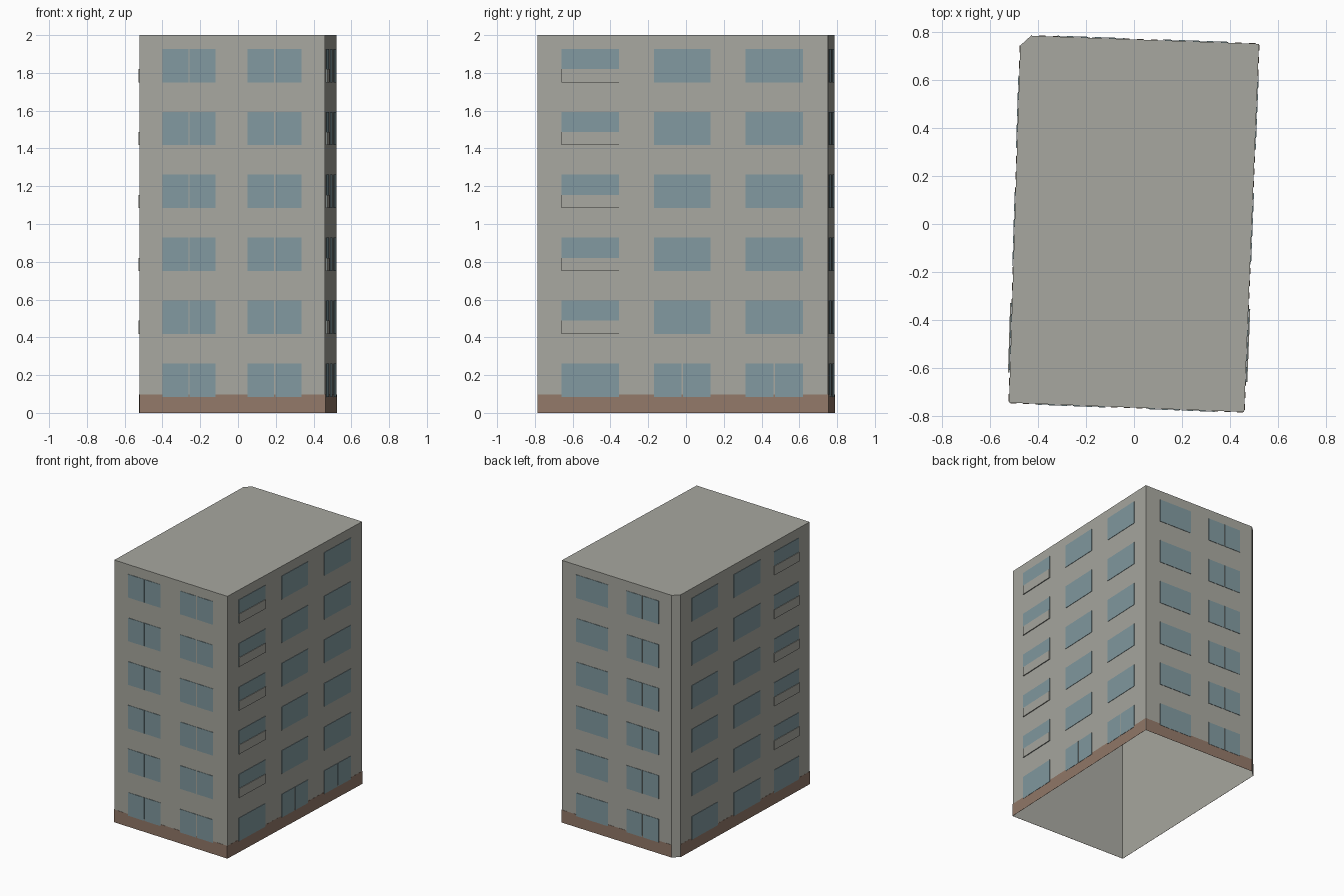
import bpy
import bmesh
from mathutils import Vector

cube = bpy.data.objects.get("Cube")
if cube:
    bpy.data.objects.remove(cube, do_unlink=True)


def material(name, rgb):
    mat = bpy.data.materials.new(name)
    mat.use_nodes = True
    color = (*rgb, 1.0)
    mat.diffuse_color = color
    bsdf = mat.node_tree.nodes["Principled BSDF"]
    bsdf.inputs["Base Color"].default_value = color
    bsdf.inputs["Roughness"].default_value = 0.9
    return mat


WALL = material("warm grey wall", (0.39, 0.39, 0.35))
GLASS = material("blue grey glass", (0.22, 0.32, 0.35))
BASE = material("brown plinth", (0.29, 0.19, 0.14))

HEIGHT = 2.0
FLOORS = 6
PITCH = 0.333
SILL = 0.085
WINDOW_H = 0.177
PARAPET_H = 0.07

# Footprint corners, counter-clockwise, with one cut corner at the back
FRONT_A = Vector((-0.522, -0.746, 0))
FRONT_B = Vector((0.46, -0.785, 0))
BACK_B = Vector((0.522, 0.752, 0))
BACK_A = Vector((-0.43, 0.786, 0))
CUT = Vector((-0.475, 0.745, 0))
CORNERS = [FRONT_A, FRONT_B, BACK_B, BACK_A, CUT]


def finish(name, bm, mat):
    mesh = bpy.data.meshes.new(name)
    bm.to_mesh(mesh)
    bm.free()
    mesh.materials.append(mat)
    obj = bpy.data.objects.new(name, mesh)
    bpy.context.collection.objects.link(obj)
    return obj


def add_plate(bm, wall, span, z0, z1, depth):
    """Thin box lying on a wall; span is measured along the wall's main axis."""
    start, end, axis = wall
    direction = end - start
    normal = direction.cross(Vector((0, 0, 1))).normalized()
    points = [start + direction * ((s - start[axis]) / direction[axis]) for s in span]
    rings = []
    for offset in (0.001, depth):
        a, b = (p + normal * offset for p in points)
        rings.append([bm.verts.new((p.x, p.y, z))
                      for p, z in ((a, z0), (b, z0), (b, z1), (a, z1))])
    inner, outer = rings
    bm.faces.new(outer)
    bm.faces.new(inner[::-1])
    for i in range(4):
        j = (i + 1) % 4
        bm.faces.new((inner[i], inner[j], outer[j], outer[i]))


# Building shell: walls and roof, open underneath
bm = bmesh.new()
low = [bm.verts.new(c) for c in CORNERS]
high = [bm.verts.new((c.x, c.y, HEIGHT)) for c in CORNERS]
for i in range(len(low)):
    j = (i + 1) % len(low)
    bm.faces.new((low[i], low[j], high[j], high[i]))
bm.faces.new(high)
finish("building_shell", bm, WALL)

# Each wall: (start, end, main axis)
WALLS = {
    "front": (FRONT_A, FRONT_B, 0),
    "left": (FRONT_B, BACK_B, 1),
    "back": (BACK_B, BACK_A, 0),
    "right": (CUT, FRONT_A, 1),
}

# Window columns: (from, to, gap between panes, gap on ground floor, parapet)
COLUMNS = {
    "front": [(-0.40, -0.118, 0.004, 0.004, False), (0.05, 0.337, 0.008, 0.008, False)],
    "left": [(-0.66, -0.355, 0, 0, True), (-0.17, 0.13, 0, 0.008, False),
             (0.315, 0.62, 0, 0.008, False)],
    "back": [(0.395, 0.12, 0, 0, False), (-0.04, -0.32, 0.008, 0.008, False)],
    "right": [(0.62, 0.318, 0, 0, False), (0.133, -0.175, 0, 0, False),
              (-0.33, -0.62, 0, 0, True)],
}

for side, wall in WALLS.items():
    start, end, axis = wall

    # Brown plinth strip along the foot of the wall
    bm = bmesh.new()
    add_plate(bm, wall, (start[axis], end[axis]), 0, 0.097, 0.002)
    finish(side + "_plinth", bm, BASE)

    # Windows, and wall-coloured parapets over the lower part of some of them
    panes, parapets = bmesh.new(), bmesh.new()
    for a, b, gap, ground_gap, has_parapet in COLUMNS[side]:
        sign = 1 if b > a else -1
        middle = (a + b) / 2
        for floor in range(FLOORS):
            z0 = SILL + floor * PITCH
            z1 = z0 + WINDOW_H
            split = gap if floor else ground_gap
            if split:
                half = sign * split / 2
                spans = [(a, middle - half), (middle + half, b)]
            else:
                spans = [(a, b)]
            for span in spans:
                add_plate(panes, wall, span, z0, z1, 0.004)
            if has_parapet and floor:
                add_plate(parapets, wall, (a, b), z0, z0 + PARAPET_H, 0.008)
    finish(side + "_windows", panes, GLASS)
    if parapets.faces:
        finish(side + "_parapets", parapets, WALL)
    else:
        parapets.free()
